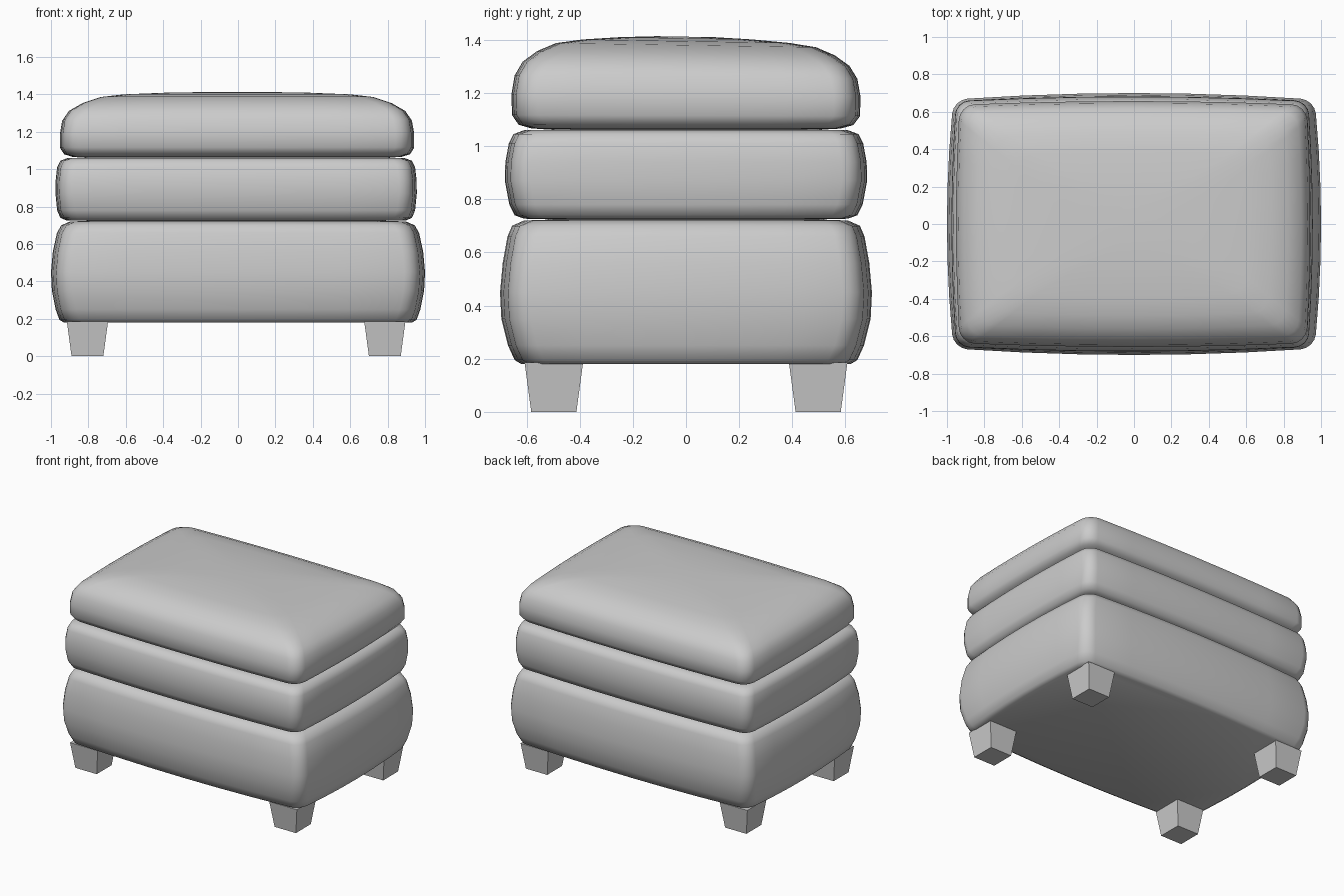
import bpy
import bmesh
from math import cos, sin, pi, radians

if "Cube" in bpy.data.objects:
    bpy.data.objects.remove(bpy.data.objects["Cube"])

# One plain grey upholstery colour
grey = bpy.data.materials.new("light_grey")
grey.use_nodes = True
COLOUR = (0.6, 0.6, 0.6, 1)
grey.diffuse_color = COLOUR
grey.node_tree.nodes["Principled BSDF"].inputs["Base Color"].default_value = COLOUR


def make_object(name, bm, smooth):
    bmesh.ops.recalc_face_normals(bm, faces=bm.faces)
    mesh = bpy.data.meshes.new(name)
    bm.to_mesh(mesh)
    bm.free()
    mesh.materials.append(grey)
    obj = bpy.data.objects.new(name, mesh)
    bpy.context.collection.objects.link(obj)
    if smooth:
        bpy.ops.object.select_all(action="DESELECT")
        obj.select_set(True)
        bpy.context.view_layer.objects.active = obj
        bpy.ops.object.shade_smooth_by_angle(angle=radians(50))
    return obj


def outline(hx, hy, radius, bow, arc=4, side=6):
    """Rounded rectangle whose sides swell outward by bow."""
    ix, iy = hx - bow, hy - bow
    corners = []
    for k, (sx, sy) in enumerate([(1, 1), (-1, 1), (-1, -1), (1, -1)]):
        for i in range(arc + 1):
            a = (k + i / arc) * pi / 2
            corners.append((sx * (ix - radius) + radius * cos(a),
                            sy * (iy - radius) + radius * sin(a)))
    points = []
    for i, (x, y) in enumerate(corners):
        points.append((x, y))
        if i % (arc + 1) == arc:
            nx, ny = corners[(i + 1) % len(corners)]
            points += [(x + (nx - x) * j / side, y + (ny - y) * j / side)
                       for j in range(1, side)]
    return [(x + bow * x / ix * (1 - (y / iy) ** 2),
             y + bow * y / iy * (1 - (x / ix) ** 2)) for x, y in points]


def cushion(name, levels, radius, bow, shift=0, tilt=0):
    """Skin stacked outlines given as (height, half width, half depth)."""
    bm = bmesh.new()
    rings = []
    for z, hx, hy in levels:
        lean = tilt * max(0, z - levels[0][0])
        rings.append([bm.verts.new((x + shift, y, z - lean * y))
                      for x, y in outline(hx, hy, radius, bow)])
    for low, high in zip(rings, rings[1:]):
        for i in range(len(low)):
            j = (i + 1) % len(low)
            bm.faces.new((low[i], low[j], high[j], high[i]))
    bm.faces.new(rings[0])
    bm.faces.new(rings[-1])
    return make_object(name, bm, True)


# Upholstered base and the two stacked cushions
cushion("base", [(0.18, 0.93, 0.62), (0.195, 0.955, 0.645), (0.25, 0.975, 0.67),
                 (0.35, 0.995, 0.695), (0.45, 1.0, 0.7), (0.56, 0.99, 0.69),
                 (0.66, 0.968, 0.672), (0.7, 0.945, 0.655), (0.72, 0.9, 0.61),
                 (0.728, 0.7, 0.4)], 0.075, 0.035)
cushion("middle_cushion", [(0.722, 0.7, 0.4), (0.727, 0.91, 0.61), (0.74, 0.94, 0.645),
                           (0.78, 0.957, 0.665), (0.87, 0.966, 0.682),
                           (0.94, 0.965, 0.68), (1.01, 0.957, 0.667),
                           (1.045, 0.94, 0.65), (1.06, 0.9, 0.61),
                           (1.065, 0.7, 0.4)], 0.07, 0.025, -0.01)
cushion("top_cushion", [(1.06, 0.7, 0.4), (1.066, 0.88, 0.58), (1.08, 0.925, 0.63),
                        (1.115, 0.947, 0.655), (1.19, 0.947, 0.657),
                        (1.26, 0.935, 0.645), (1.31, 0.9, 0.615),
                        (1.35, 0.83, 0.56), (1.38, 0.74, 0.49),
                        (1.395, 0.62, 0.39), (1.406, 0.4, 0.25),
                        (1.412, 0.15, 0.11)], 0.08, 0.02, -0.005, 0.05)

# Tapered block legs, one under each corner
for front, y in (("front", -0.4975), ("back", 0.4975)):
    for side, x in (("left", 0.785), ("right", -0.805)):
        bm = bmesh.new()
        bmesh.ops.create_cube(bm, size=1)
        for v in bm.verts:
            top = v.co.z > 0
            width = 0.22 if top else 0.17
            v.co = (x + v.co.x * width, y + v.co.y * width, 0.185 if top else 0)
        make_object(f"{front}_{side}_leg", bm, False)
